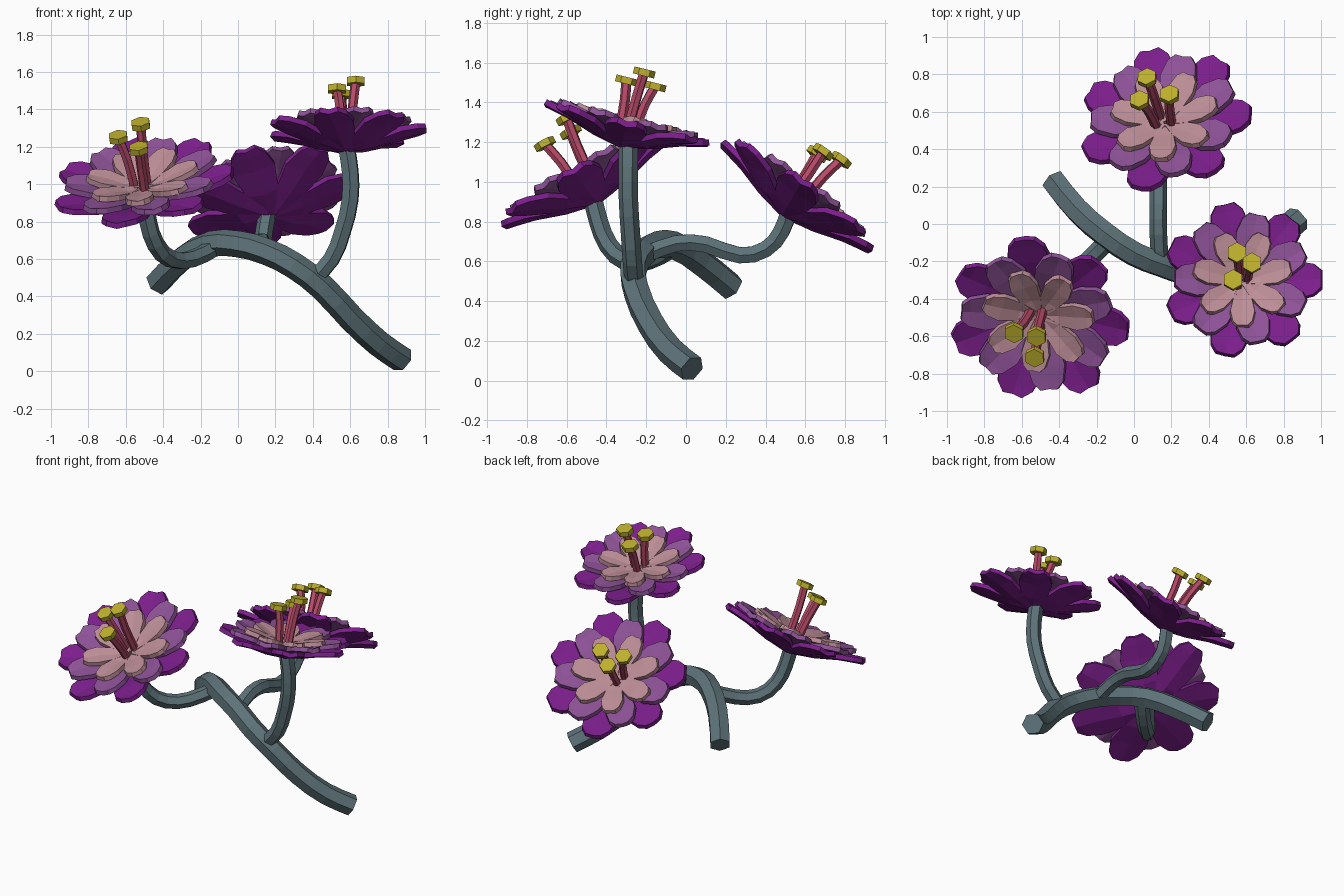
import bpy, bmesh, math
from mathutils import Vector, Matrix

if "Cube" in bpy.data.objects:
    bpy.data.objects.remove(bpy.data.objects["Cube"])

def material(name, rgb):
    m = bpy.data.materials.new(name)
    m.diffuse_color = (*rgb, 1)
    m.use_nodes = True
    m.node_tree.nodes["Principled BSDF"].inputs["Base Color"].default_value = m.diffuse_color
    return m

BARK = material("bark", (0.11, 0.17, 0.19))
OUTER = material("outer_petal", (0.20, 0.013, 0.26))
MIDDLE = material("middle_petal", (0.27, 0.085, 0.31))
INNER = material("inner_petal", (0.51, 0.27, 0.31))
FILAMENT = material("filament", (0.48, 0.07, 0.14))
ANTHER = material("anther", (0.51, 0.43, 0.026))

def tube(name, pts, radius, mat):
    """Six-sided tube through the points."""
    cu = bpy.data.curves.new(name, 'CURVE')
    cu.dimensions = '3D'
    cu.bevel_depth, cu.bevel_resolution = radius, 1
    cu.use_fill_caps = True
    cu.resolution_u = 2
    s = cu.splines.new('BEZIER')
    s.bezier_points.add(len(pts) - 1)
    s.use_smooth = False
    for bp, p in zip(s.bezier_points, pts):
        bp.co = p
        bp.handle_left_type = bp.handle_right_type = 'AUTO'
    cu.materials.append(mat)
    ob = bpy.data.objects.new(name, cu)
    bpy.context.collection.objects.link(ob)
    bpy.ops.object.select_all(action='DESELECT')
    ob.select_set(True)
    bpy.context.view_layer.objects.active = ob
    bpy.ops.object.convert(target='MESH')

def mesh_object(name, bm, mat, matrix):
    me = bpy.data.meshes.new(name)
    bm.to_mesh(me)
    bm.free()
    me.materials.append(mat)
    ob = bpy.data.objects.new(name, me)
    ob.matrix_world = matrix
    bpy.context.collection.objects.link(ob)
    return ob

# Petal stations: distance out, half width, height
PETAL = [(0.03, 0.06, 0.0), (0.35, 0.18, 0.07), (0.68, 0.25, 0.18),
         (0.90, 0.20, 0.23), (1.0, 0.11, 0.25)]

def petal_ring(name, size, lift, turn, mat, matrix):
    bm = bmesh.new()
    for i in range(7):
        rot = Matrix.Rotation(math.radians(turn) + i * math.tau / 7, 4, 'Z')
        rows = []
        for r, w, h in PETAL:
            rows.append([bm.verts.new(rot @ Vector((r * size, k * w * size,
                         lift + (h + 0.03 * abs(k)) * size))) for k in (-1, 0, 1)])
        for a, b in zip(rows, rows[1:]):
            for k in (0, 1):
                bm.faces.new((a[k], b[k], b[k + 1], a[k + 1]))
    ob = mesh_object(name, bm, mat, matrix)
    mod = ob.modifiers.new("thickness", 'SOLIDIFY')
    mod.thickness = 0.03
    mod.offset = -1

def flower(name, base, axis, size, turn, anthers):
    base, axis = Vector(base), Vector(axis).normalized()
    rot = Vector((0, 0, 1)).rotation_difference(axis).to_matrix().to_4x4()
    matrix = Matrix.Translation(base) @ rot
    # Three nested rings of petals
    petal_ring(name + "_outer_petals", size, 0, turn, OUTER, matrix)
    petal_ring(name + "_middle_petals", 0.85 * size, 0.09 * size, turn + 25.7, MIDDLE, matrix)
    petal_ring(name + "_inner_petals", 0.62 * size, 0.16 * size, turn + 13, INNER, matrix)
    # Stamens: bowed filament and hexagonal anther
    for i, tip in enumerate(anthers):
        tip = Vector(tip)
        d = tip - base
        side = d - axis * d.dot(axis)
        foot = base + axis * 0.06 + side * 0.5
        bend = foot.lerp(tip, 0.6) - side * 0.1
        tube(f"{name}_filament_{i}", [foot, bend, tip], 0.026, FILAMENT)
        bm = bmesh.new()
        bmesh.ops.create_cone(bm, cap_ends=True, segments=6, radius1=0.055,
                              radius2=0.055, depth=0.035)
        mesh_object(f"{name}_anther_{i}", bm, ANTHER, Matrix.Translation(tip) @ rot)

# Main branch
tube("branch", [(0.88, 0.03, 0.06), (0.75, -0.08, 0.15), (0.6, -0.18, 0.29),
                (0.45, -0.25, 0.45), (0.3, -0.265, 0.565), (0.15, -0.22, 0.64),
                (0, -0.16, 0.68), (-0.15, -0.06, 0.68), (-0.3, 0.07, 0.6),
                (-0.43, 0.23, 0.47)], 0.071, BARK)
# Flower stems
tube("left_stem", [(-0.13, -0.08, 0.66), (-0.25, -0.2, 0.6), (-0.36, -0.3, 0.6),
                   (-0.44, -0.39, 0.68), (-0.48, -0.44, 0.8), (-0.5, -0.47, 0.92)], 0.049, BARK)
tube("right_stem", [(0.4, -0.26, 0.49), (0.5, -0.27, 0.6), (0.56, -0.28, 0.75),
                    (0.6, -0.29, 0.92), (0.6, -0.29, 1.07), (0.58, -0.29, 1.2)], 0.049, BARK)
tube("back_stem", [(0.14, -0.21, 0.63), (0.13, -0.05, 0.69), (0.13, 0.1, 0.685),
                   (0.13, 0.27, 0.63), (0.13, 0.4, 0.66), (0.14, 0.48, 0.75),
                   (0.16, 0.52, 0.86)], 0.047, BARK)
# Flowers
flower("left_flower", (-0.495, -0.455, 0.915), (-0.14, -0.46, 0.88), 0.48, -6,
       [(-0.64, -0.58, 1.25), (-0.52, -0.6, 1.32), (-0.53, -0.71, 1.19)])
flower("right_flower", (0.58, -0.32, 1.20), (0, 0.24, 0.97), 0.42, 0,
       [(0.53, -0.3, 1.51), (0.63, -0.21, 1.55), (0.55, -0.155, 1.48)])
flower("back_flower", (0.18, 0.5, 0.85), (-0.15, 0.58, 0.80), 0.46, 0,
       [(0.07, 0.78, 1.11), (0.03, 0.66, 1.14), (0.19, 0.69, 1.15)])
